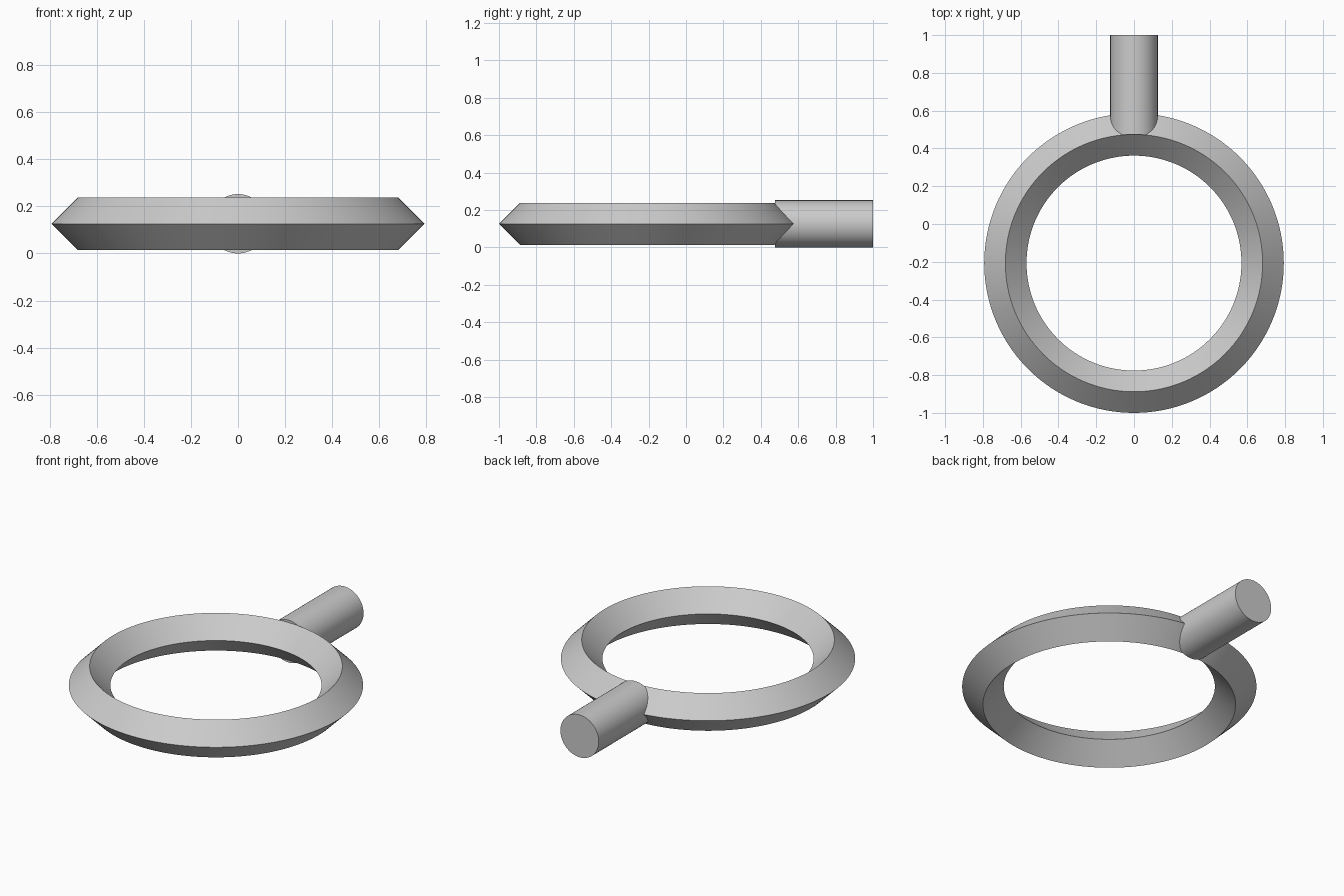
import bpy
import math

if "Cube" in bpy.data.objects:
    bpy.data.objects.remove(bpy.data.objects["Cube"])

MID_Z = 0.126        # shared centre height
RING_Y = -0.207      # ring centre
ROD_START, ROD_END = 0.475, 1.0


def finish(name):
    obj = bpy.context.object
    obj.name = name
    bpy.ops.object.shade_smooth_by_angle(angle=math.radians(30))
    return obj


# Ring with a diamond cross-section
bpy.ops.mesh.primitive_torus_add(
    major_segments=128, minor_segments=4,
    major_radius=0.681, minor_radius=0.112,
    location=(0, RING_Y, MID_Z))
finish("ring")

# Round rod running out from the back of the ring
bpy.ops.mesh.primitive_cylinder_add(
    vertices=64, radius=0.126, depth=ROD_END - ROD_START,
    location=(0, (ROD_START + ROD_END) / 2, MID_Z),
    rotation=(math.radians(90), 0, 0))
finish("rod")
